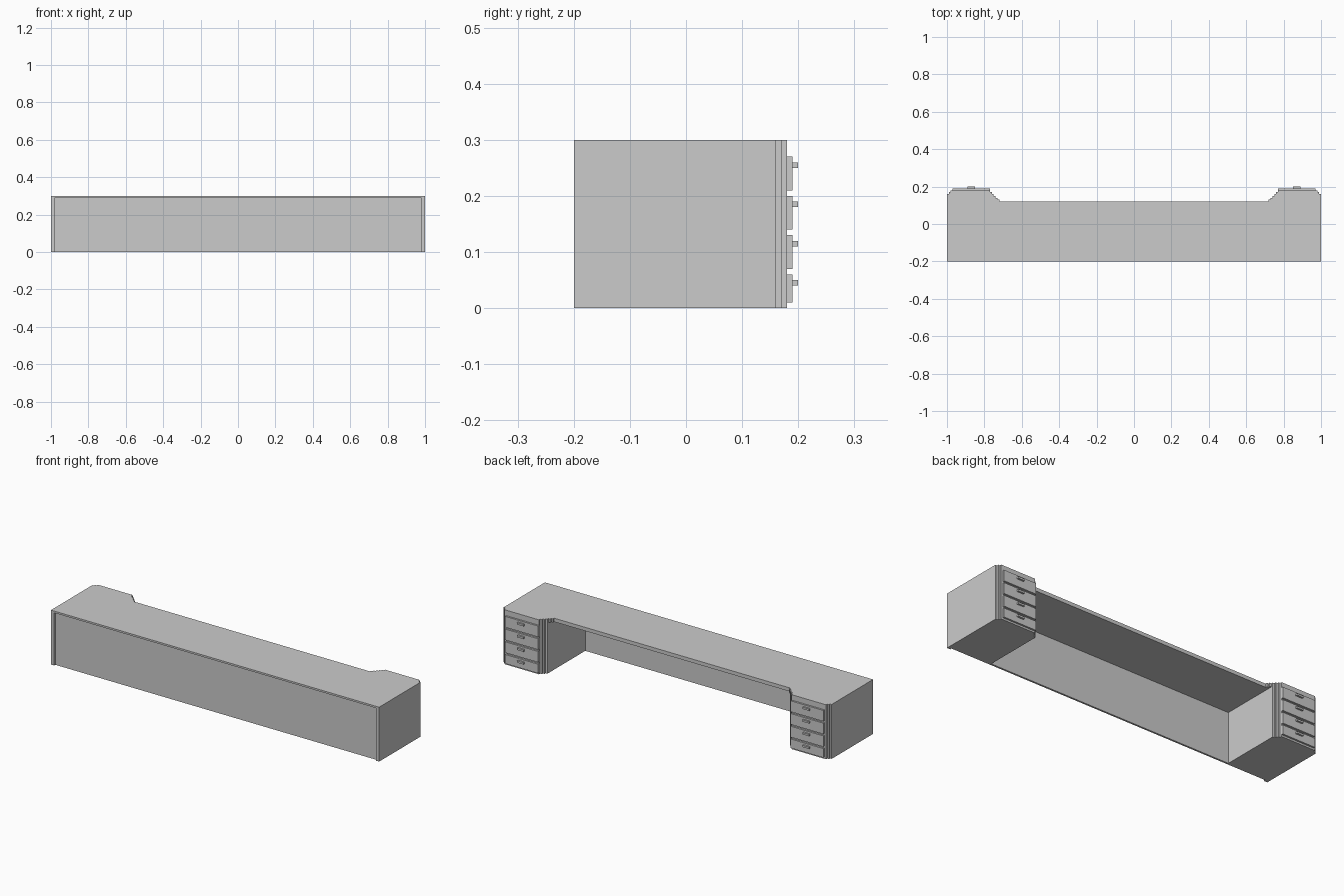
import bpy, bmesh

if "Cube" in bpy.data.objects:
    bpy.data.objects.remove(bpy.data.objects["Cube"])


def prism(name, outline, z0, z1):
    """Extrude a plan outline straight up from z0 to z1."""
    bm = bmesh.new()
    face = bm.faces.new([bm.verts.new((x, y, z0)) for x, y in outline])
    ext = bmesh.ops.extrude_face_region(bm, geom=[face])
    top = [v for v in ext["geom"] if isinstance(v, bmesh.types.BMVert)]
    bmesh.ops.translate(bm, verts=top, vec=(0, 0, z1 - z0))
    bmesh.ops.recalc_face_normals(bm, faces=bm.faces[:])
    mesh = bpy.data.meshes.new(name)
    bm.to_mesh(mesh)
    bm.free()
    ob = bpy.data.objects.new(name, mesh)
    bpy.context.collection.objects.link(ob)
    return ob


def box(name, x0, x1, y0, y1, z0, z1):
    return prism(name, [(x0, y0), (x1, y0), (x1, y1), (x0, y1)], z0, z1)


def mirrored(ob):
    ob.modifiers.new("mirror_x", "MIRROR").use_axis[0] = True
    return ob


def stairs(x, y, n, s=0.01):
    """Stepped corner running down and inwards from (x, y)."""
    pts = [(x, y)]
    for i in range(n):
        pts += [(x - i * s, y - (i + 1) * s), (x - (i + 1) * s, y - (i + 1) * s)]
    return pts


TOP_UNDER = 0.28
outer = [(1, 0.16), (0.99, 0.16), (0.99, 0.17), (0.98, 0.17), (0.98, 0.18)]

# Desktop: stepped outline, with a thinner lip over the front panel
right = [(1, -0.19)] + outer + stairs(0.77, 0.18, 6)
prism("desktop", right + [(-x, y) for x, y in reversed(right)], TOP_UNDER, 0.30)
box("desktop_front_lip", -1, 1, -0.20, -0.19, 0.29, 0.30)

# Recessed front panel between the pedestals
box("front_panel", -0.74, 0.74, -0.19, -0.18, 0, TOP_UNDER)

# Drawer pedestals and the raised strips at the front corners
pedestal = [(0.74, -0.19), (1, -0.19)] + outer + stairs(0.77, 0.18, 3)
mirrored(prism("pedestal", pedestal, 0, TOP_UNDER))
mirrored(box("front_corner_strip", 0.98, 1, -0.20, -0.19, 0, 0.29))

# Drawer fronts and handles
drawers = [(0.01, 0.06, 0.04), (0.07, 0.13, 0.11), (0.14, 0.20, 0.18), (0.21, 0.27, 0.25)]
for i, (z0, z1, hz) in enumerate(drawers, 1):
    mirrored(box(f"drawer_front_{i}", 0.77, 0.97, 0.18, 0.19, z0, z1))
    mirrored(box(f"drawer_handle_{i}", 0.85, 0.89, 0.19, 0.20, hz, hz + 0.01))
